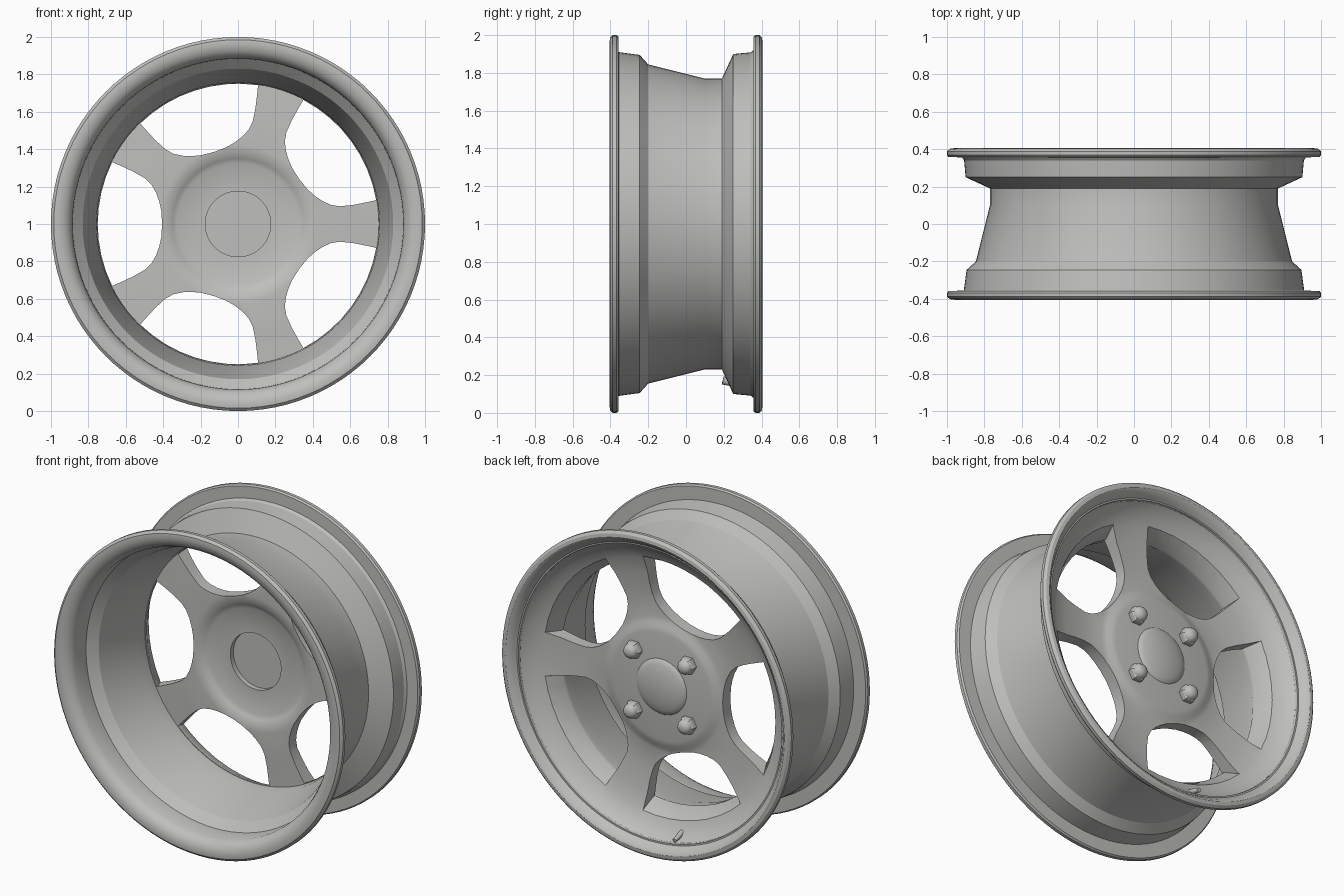
import bpy, bmesh, math
from mathutils import Vector, Matrix

if "Cube" in bpy.data.objects:
    bpy.data.objects.remove(bpy.data.objects["Cube"])

metal = bpy.data.materials.new("grey_metal")
metal.diffuse_color = (0.52, 0.52, 0.51, 1)
metal.use_nodes = True
metal.node_tree.nodes["Principled BSDF"].inputs["Base Color"].default_value = metal.diffuse_color


def finish(name, bm, angle=30):
    bmesh.ops.remove_doubles(bm, verts=bm.verts, dist=1e-5)
    bmesh.ops.recalc_face_normals(bm, faces=bm.faces)
    me = bpy.data.meshes.new(name)
    bm.to_mesh(me)
    bm.free()
    ob = bpy.data.objects.new(name, me)
    bpy.context.collection.objects.link(ob)
    me.materials.append(metal)
    smooth(ob, angle)
    return ob


def smooth(ob, angle):
    bpy.ops.object.select_all(action='DESELECT')
    ob.select_set(True)
    bpy.context.view_layer.objects.active = ob
    bpy.ops.object.shade_smooth_by_angle(angle=math.radians(angle))


def loft(bm, rings):
    """Skin a list of closed rings of equal length."""
    vr = [[bm.verts.new(p) for p in ring] for ring in rings]
    n = len(vr[0])
    for a, b in zip(vr, vr[1:]):
        for i in range(n):
            j = (i + 1) % n
            bm.faces.new((a[i], a[j], b[j], b[i]))
    return vr


def revolve(name, profile, segs, cx=0, cz=1, angle=30):
    """Turn (radius, y) points around an axis along y."""
    bm = bmesh.new()
    loft(bm, [[(cx + r * math.cos(math.tau * i / segs), y,
                cz + r * math.sin(math.tau * i / segs)) for i in range(segs)]
              for r, y in profile])
    bmesh.ops.dissolve_degenerate(bm, dist=1e-6, edges=bm.edges)
    return finish(name, bm, angle)


# Rim, dish and hub disc as one turned solid
front_face = [(0, .24), (.335, .24), (.365, .234), (.39, .222), (.42, .215),
              (.55, .217), (.70, .235), (.79, .257), (.85, .285), (.90, .328),
              (.93, .372), (.95, .398), (.965, .405)]
rear_flange = [(.985, .402), (1, .388), (1, .368), (.992, .358), (.91, .356)]
well = [(.90, .25), (.77, .19), (.77, .10), (.845, -.20), (.895, -.245), (.91, -.356)]
front_flange = [(.992, -.358), (1, -.368), (1, -.388), (.985, -.402),
                (.96, -.405), (.925, -.395), (.90, -.375), (.885, -.345)]
barrel_inside = [(.883, -.24), (.83, -.19), (.757, .09), (.753, .155)]
disc_back = [(.60, .15), (.42, .14), (.375, .145), (.35, .16), (.325, .172),
             (.175, .174), (.175, .205), (0, .205)]
rim = revolve("wheel_rim", front_face + rear_flange + well + front_flange
              + barrel_inside + disc_back, 96)

# Five window cutters that leave the spokes between them
side = [(.406, 0), (.410, .07), (.421, .12), (.437, .165), (.462, .21),
        (.497, .244), (.56, .280), (.62, .308)]
corner = math.radians(26.2)
bm = bmesh.new()
for k in range(5):
    turn = math.radians(36 + 72 * k)
    rings = []
    for y, r_out in ((0, .747), (.17, .75), (.28, .812), (.45, .87)):
        arc = [(r_out * math.cos(corner * t / 4), r_out * math.sin(corner * t / 4))
               for t in range(4, -5, -1)]
        outline = side + arc + [(u, -v) for u, v in reversed(side[1:])]
        rings.append([(u * math.cos(turn) - v * math.sin(turn), y,
                       1 + u * math.sin(turn) + v * math.cos(turn)) for u, v in outline])
    vr = loft(bm, rings)
    bm.faces.new(vr[0])
    bm.faces.new(vr[-1])
cutter = finish("window_cutter", bm)
cutter.hide_render = True

mod = rim.modifiers.new("windows", 'BOOLEAN')
mod.operation = 'DIFFERENCE'
mod.solver = 'EXACT'
mod.object = cutter
bpy.context.view_layer.objects.active = rim
bpy.ops.object.modifier_apply(modifier=mod.name)
bpy.data.objects.remove(cutter, do_unlink=True)
smooth(rim, 30)

# Domed centre cap
revolve("centre_cap", [(0, .274), (.05, .272), (.10, .266), (.14, .256),
                       (.168, .246), (.178, .232), (0, .232)], 48, angle=40)

# Four lug nuts: hexagon body with rounded top
for sx in (-1, 1):
    for sz in (-1, 1):
        x, z = .187 * sx, 1 + .187 * sz
        revolve("lug_nut", [(0, .23), (.055, .23), (.055, .268), (.046, .28),
                            (0, .28)], 6, x, z)
        revolve("lug_nut_dome", [(0, .27), (.046, .27), (.044, .287), (.034, .302),
                                 (.018, .31), (0, .312)], 20, x, z, 45)

# Valve stem through the dish near the bottom
a = math.radians(258.5)
p0 = Vector((.845 * math.cos(a), .195, 1 + .845 * math.sin(a)))
p1 = Vector((.885 * math.cos(a), .365, 1 + .885 * math.sin(a)))
rot = (p1 - p0).to_track_quat('Z', 'Y').to_matrix().to_4x4()
bm = bmesh.new()
bmesh.ops.create_cone(bm, cap_ends=True, segments=12, radius1=.022, radius2=.013,
                      depth=(p1 - p0).length,
                      matrix=Matrix.Translation((p0 + p1) / 2) @ rot)
finish("valve_stem", bm)
